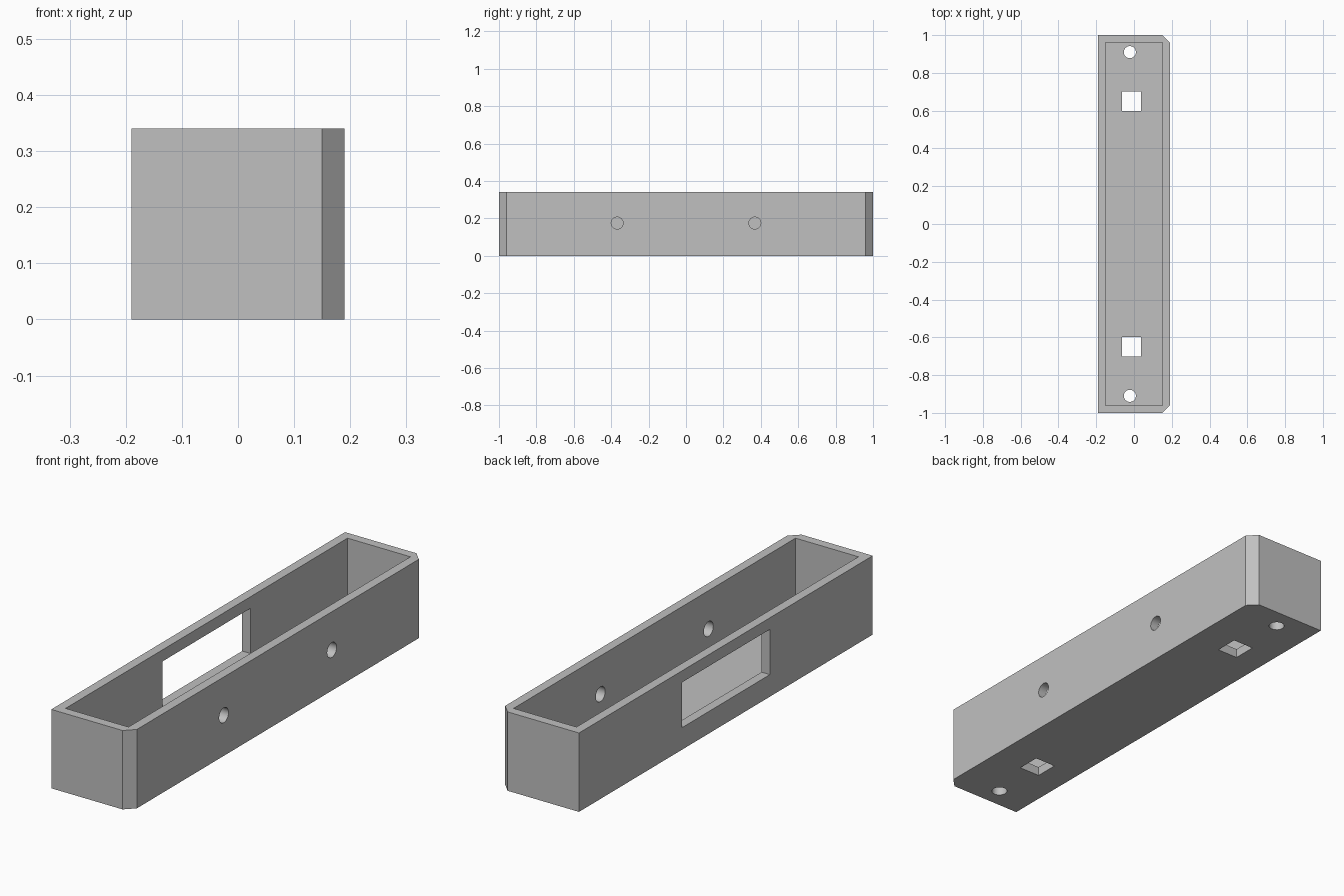
import bpy
import bmesh
from math import pi, radians
from mathutils import Matrix, Vector

default = bpy.data.objects.get("Cube")
if default:
    bpy.data.objects.remove(default, do_unlink=True)

HALF_W, HALF_L, HEIGHT = 0.19, 1.0, 0.34
WALL, HOLE_R = 0.04, 0.032

grey = bpy.data.materials.new("light grey")
grey.use_nodes = True
colour = (0.53, 0.53, 0.53, 1)
grey.diffuse_color = colour
grey.node_tree.nodes["Principled BSDF"].inputs["Base Color"].default_value = colour


def make_object(name, bm):
    bmesh.ops.recalc_face_normals(bm, faces=bm.faces)
    mesh = bpy.data.meshes.new(name)
    bm.to_mesh(mesh)
    bm.free()
    mesh.materials.append(grey)
    obj = bpy.data.objects.new(name, mesh)
    bpy.context.collection.objects.link(obj)
    return obj


def box_cutter(name, low, high):
    low, high = Vector(low), Vector(high)
    bm = bmesh.new()
    bmesh.ops.create_cube(bm, size=1, matrix=Matrix.Translation((low + high) / 2)
                          @ Matrix.Diagonal((*(high - low), 1)))
    return make_object(name, bm)


def round_cutter(name, centre, depth, along_x=False):
    turn = Matrix.Rotation(pi / 2 if along_x else 0, 4, 'Y')
    bm = bmesh.new()
    bmesh.ops.create_cone(bm, cap_ends=True, segments=32, radius1=HOLE_R, radius2=HOLE_R,
                          depth=depth, matrix=Matrix.Translation(centre) @ turn)
    return make_object(name, bm)


# Solid body with the two corners of the +x side chamfered
outline = [(-HALF_W, -HALF_L), (HALF_W - WALL, -HALF_L), (HALF_W, WALL - HALF_L),
           (HALF_W, HALF_L - WALL), (HALF_W - WALL, HALF_L), (-HALF_W, HALF_L)]
bm = bmesh.new()
base = bm.faces.new([bm.verts.new((x, y, 0)) for x, y in outline])
top = bmesh.ops.extrude_face_region(bm, geom=[base])["geom"]
bmesh.ops.translate(bm, vec=(0, 0, HEIGHT),
                    verts=[v for v in top if isinstance(v, bmesh.types.BMVert)])
tray = make_object("open_tray", bm)

# Cavity and the window in the -x wall
inner_x, inner_y = HALF_W - WALL, HALF_L - WALL
cutters = [
    box_cutter("cavity_cutter", (-inner_x, -inner_y, WALL), (inner_x, inner_y, HEIGHT + 0.1)),
    box_cutter("window_cutter", (-HALF_W - 0.1, -0.3, 0.095), (-0.1, 0.3, 0.29)),
]

# Mirrored holes: square slots and screw holes in the floor, round holes in the +x wall
for side in (-1, 1):
    cutters += [
        box_cutter("slot_cutter", (-0.063, side * 0.65 - 0.052, -0.1),
                   (0.037, side * 0.65 + 0.052, 0.1)),
        round_cutter("floor_hole_cutter", (-0.022, side * 0.91, 0), 0.2),
        round_cutter("wall_hole_cutter", (HALF_W, side * 0.368, 0.175), 0.2, along_x=True),
    ]

bpy.ops.object.select_all(action='DESELECT')
bpy.context.view_layer.objects.active = tray
tray.select_set(True)
for cutter in cutters:
    cutter.hide_render = True
    cut = tray.modifiers.new("cut", 'BOOLEAN')
    cut.operation, cut.solver, cut.object = 'DIFFERENCE', 'EXACT', cutter
    bpy.ops.object.modifier_apply(modifier=cut.name)
    bpy.data.objects.remove(cutter, do_unlink=True)

bpy.ops.object.shade_smooth_by_angle(angle=radians(30))
